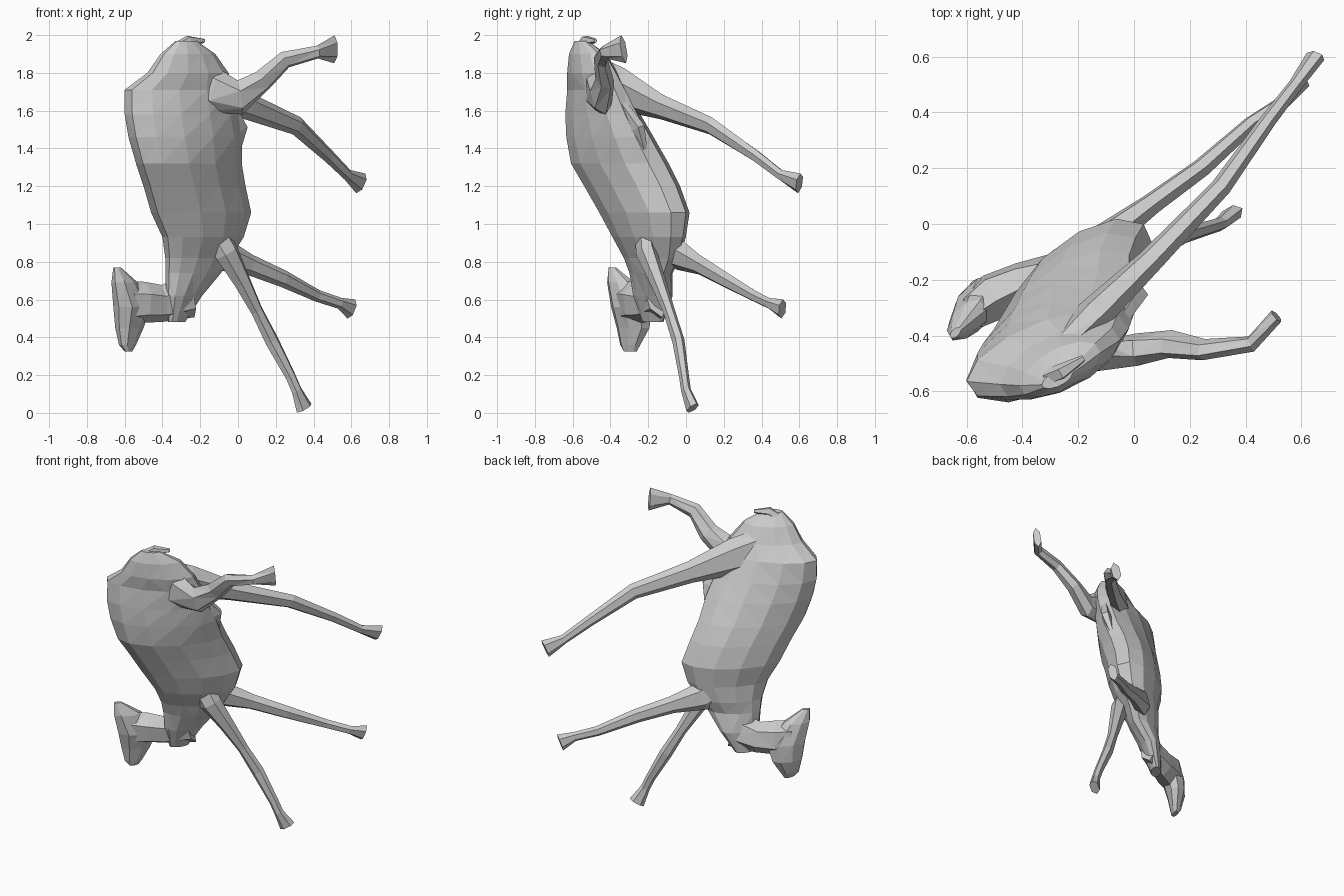
import bpy, bmesh
from math import cos, sin, pi, radians
from mathutils import Vector

SIDE = Vector((0.55, -0.82, -0.15)).normalized()   # animal's sideways axis


def skin(name, rings):
    """Flat-shaded closed mesh through a list of equal-sized rings."""
    bm = bmesh.new()
    loops = [[bm.verts.new(p) for p in r] for r in rings]
    n = len(loops[0])
    for a, b in zip(loops, loops[1:]):
        for i in range(n):
            j = (i + 1) % n
            bm.faces.new((a[i], a[j], b[j], b[i]))
    bm.faces.new(loops[0])
    bm.faces.new(loops[-1])
    bmesh.ops.recalc_face_normals(bm, faces=bm.faces)
    bmesh.ops.triangulate(bm, faces=[f for f in bm.faces if len(f.verts) == 4])
    me = bpy.data.meshes.new(name)
    bm.to_mesh(me)
    bm.free()
    ob = bpy.data.objects.new(name, me)
    bpy.context.collection.objects.link(ob)
    return ob


def slices(name, rows, n=12, phase=54):
    """Slanted oval slices given as z, x range, y range."""
    rings = []
    for z, x0, x1, y0, y1 in rows:
        rings.append([((x0 + x1) / 2 + (x1 - x0) / 2 * cos(t),
                       (y0 + y1) / 2 + (y1 - y0) / 2 * cos(t - radians(phase)), z)
                      for t in (2 * pi * i / n for i in range(n))])
    return skin(name, rings)


def limb(name, rows, n=6):
    """Tapered limb: x, y, z, depth radius, sideways radius."""
    pts = [Vector(r[:3]) for r in rows]
    rings = []
    for i, r in enumerate(rows):
        t = (pts[min(i + 1, len(pts) - 1)] - pts[max(i - 1, 0)]).normalized()
        s = (SIDE - t * SIDE.dot(t)).normalized()
        u = t.cross(s)
        rings.append([pts[i] + u * r[3] * cos(a) + s * r[4] * sin(a)
                      for a in (2 * pi * k / n for k in range(n))])
    return skin(name, rings)


# Trunk, from rump down to chest and base of the neck
slices("body", [
    (1.97, -.33, -.22, -.59, -.52), (1.90, -.41, -.12, -.62, -.42),
    (1.80, -.48, -.05, -.63, -.36), (1.71, -.60, -.02, -.63, -.31),
    (1.58, -.60, .00, -.64, -.24), (1.46, -.58, .02, -.635, -.17),
    (1.32, -.54, .02, -.61, -.09), (1.20, -.50, .04, -.54, -.03),
    (1.06, -.46, .07, -.46, .02), (.93, -.40, .03, -.39, .00),
    (.82, -.385, -.04, -.33, -.03), (.74, -.385, -.09, -.30, -.07),
    (.62, -.38, -.19, -.28, -.07), (.48, -.37, -.28, -.23, -.12)])

# Neck joining the head
limb("neck", [(-.25, -.16, .62, .12, .06), (-.40, -.21, .58, .10, .075),
              (-.50, -.26, .585, .11, .09), (-.58, -.31, .58, .12, .07),
              (-.62, -.34, .58, .04, .03)])

# Head
slices("head", [
    (.77, -.66, -.62, -.41, -.37), (.69, -.67, -.53, -.42, -.27),
    (.56, -.66, -.46, -.40, -.18), (.45, -.65, -.50, -.37, -.19),
    (.36, -.63, -.54, -.35, -.24), (.325, -.60, -.56, -.33, -.26)],
    n=8, phase=60)

# Hind legs, thighs sunk into the rump
limb("hind_leg_right", [
    (-.31, -.47, 1.77, .12, .04), (-.14, -.475, 1.71, .12, .06),
    (.01, -.45, 1.67, .095, .055), (.13, -.43, 1.76, .065, .045),
    (.25, -.45, 1.87, .05, .035), (.42, -.43, 1.91, .035, .03),
    (.51, -.33, 1.925, .075, .025)])
limb("hind_leg_left", [
    (-.31, -.48, 1.78, .12, .04), (-.15, -.33, 1.71, .12, .06),
    (.06, -.13, 1.62, .07, .045), (.31, .13, 1.52, .05, .035),
    (.48, .37, 1.36, .035, .028), (.58, .50, 1.26, .03, .025),
    (.65, .60, 1.215, .058, .03)])

# Front legs, shoulders sunk into the chest
limb("front_leg_left", [
    (-.23, -.18, .94, .08, .03), (-.09, -.04, .84, .09, .055),
    (.06, .07, .785, .055, .04), (.24, .20, .71, .045, .035),
    (.42, .36, .62, .032, .028), (.54, .44, .58, .03, .025),
    (.60, .51, .55, .055, .03)])
limb("front_leg_right", [
    (-.17, -.24, 1.05, .08, .03), (-.06, -.21, .85, .07, .05),
    (.02, -.15, .70, .05, .04), (.10, -.09, .54, .035, .03),
    (.18, -.04, .38, .04, .03), (.28, -.01, .19, .03, .025),
    (.31, .00, .12, .03, .025), (.35, .035, .025, .05, .03)])

# Tail stub and belly fold
limb("tail", [(-.31, -.55, 1.94, .03, .03), (-.26, -.53, 1.97, .03, .03),
              (-.18, -.48, 1.97, .012, .012)], n=5)
limb("belly_fold", [(-.06, -.36, 1.66, .03, .03), (.00, -.26, 1.50, .06, .035),
                    (-.01, -.21, 1.35, .012, .012)], n=5)
